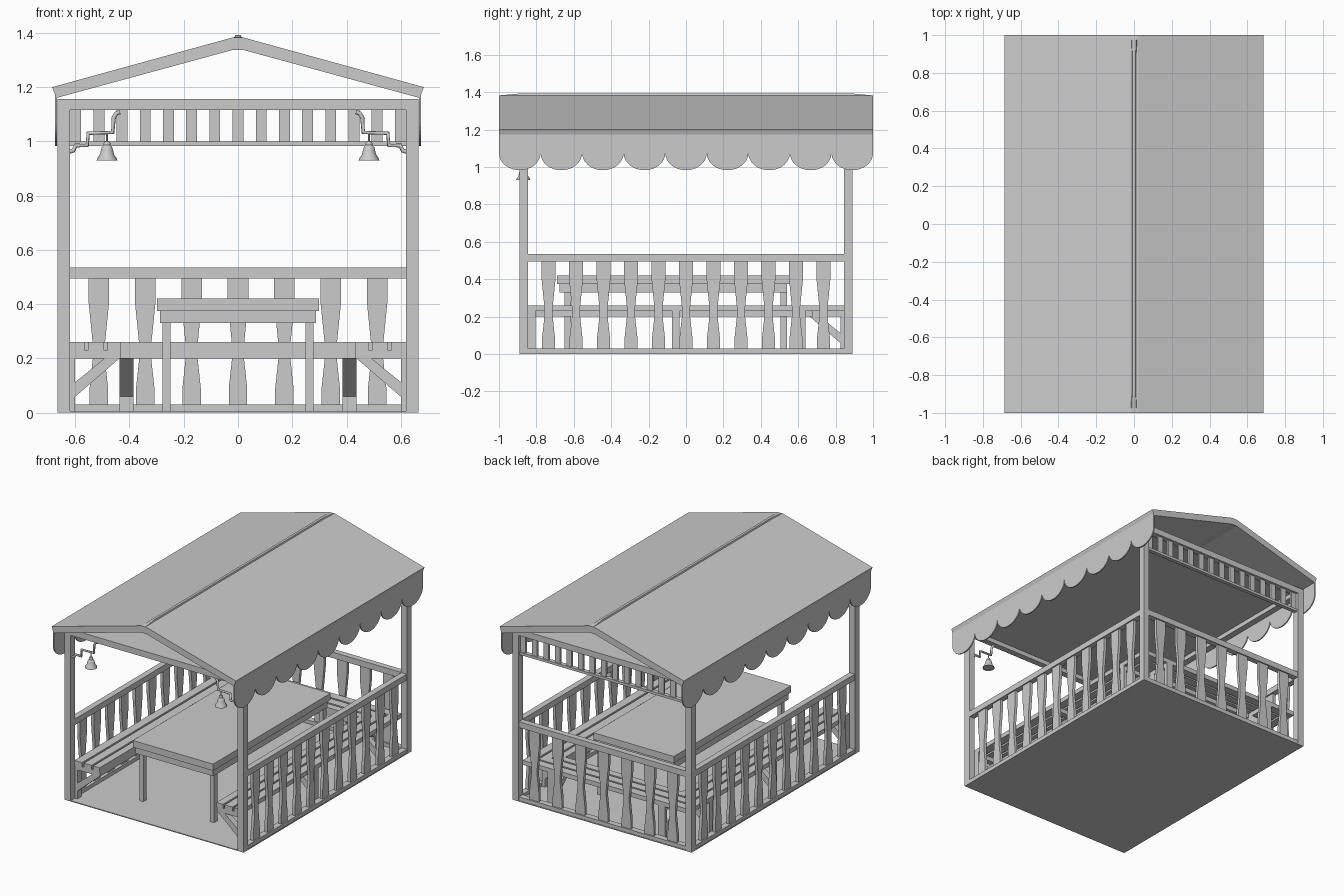
import bpy, bmesh, math
from mathutils import Vector

if "Cube" in bpy.data.objects:
    bpy.data.objects.remove(bpy.data.objects["Cube"])


def finish(name, bm):
    bmesh.ops.recalc_face_normals(bm, faces=bm.faces)
    me = bpy.data.meshes.new(name)
    bm.to_mesh(me)
    bm.free()
    ob = bpy.data.objects.new(name, me)
    bpy.context.collection.objects.link(ob)
    return ob


def box(name, x0, x1, y0, y1, z0, z1):
    bm = bmesh.new()
    bmesh.ops.create_cube(bm, size=1)
    for v in bm.verts:
        v.co = (x0 + (v.co.x + .5) * (x1 - x0),
                y0 + (v.co.y + .5) * (y1 - y0),
                z0 + (v.co.z + .5) * (z1 - z0))
    return finish(name, bm)


def prism(name, pts, axis, a, b):
    """Extrude a 2D outline (u, z) along the 'x' or 'y' axis from a to b."""
    bm = bmesh.new()
    def put(u, z, t):
        return bm.verts.new((t, u, z) if axis == 'x' else (u, t, z))
    lo = [put(u, z, a) for u, z in pts]
    hi = [put(u, z, b) for u, z in pts]
    bm.faces.new(lo)
    bm.faces.new(hi)
    n = len(pts)
    for i in range(n):
        j = (i + 1) % n
        bm.faces.new((lo[i], lo[j], hi[j], hi[i]))
    return finish(name, bm)


def smooth(ob):
    bpy.ops.object.select_all(action='DESELECT')
    ob.select_set(True)
    bpy.context.view_layer.objects.active = ob
    bpy.ops.object.shade_smooth_by_angle(angle=math.radians(40))


def lathe(name, prof, x, y, n=20):
    bm = bmesh.new()
    rings = [[bm.verts.new((x + r * math.cos(2 * math.pi * i / n),
                            y + r * math.sin(2 * math.pi * i / n), z))
              for i in range(n)] for r, z in prof]
    for p, q in zip(rings, rings[1:]):
        for i in range(n):
            j = (i + 1) % n
            bm.faces.new((p[i], p[j], q[j], q[i]))
    bm.faces.new(rings[0])
    bm.faces.new(rings[-1])
    ob = finish(name, bm)
    smooth(ob)
    return ob


def baluster(name, c, axis, a, b):
    half = [(.034, .03), (.034, .09), (.022, .2), (.022, .25), (.038, .41), (.038, .497)]
    pts = [(c + w, z) for w, z in half] + [(c - w, z) for w, z in reversed(half)]
    prism(name, pts, axis, a, b)


# Floor and ceiling
box("floor", -.665, .665, -.89, .89, 0, .006)
box("ceiling", -.66, .66, -.885, .885, 1.145, 1.154)

# Corner posts
for sx in (-1, 1):
    for sy in (-1, 1):
        box("post", *sorted((sx * .62, sx * .665)), *sorted((sy * .845, sy * .89)), 0, 1.155)

# Top beams
for s in (-1, 1):
    box("end_beam", -.665, .665, *sorted((s * .848, s * .89)), 1.115, 1.156)
    box("side_beam", *sorted((s * .622, s * .665)), -.87, .87, 1.115, 1.156)

# Roof shell
prism("roof", [(-.685, 1.2), (-.02, 1.383), (.02, 1.383), (.685, 1.2), (.67, 1.16),
               (.02, 1.337), (-.02, 1.337), (-.67, 1.16)], 'y', -1, 1)

# Ridge cap, narrowing from its flared ends
bm = bmesh.new()
rows = []
for y, w, top in ((-1, .022, 1.383), (-.9, .014, 1.392), (.9, .014, 1.392), (1, .022, 1.383)):
    rows.append([bm.verts.new((x, y, z)) for x, z in
                 ((-w, 1.375), (-w * .6, top), (w * .6, top), (w, 1.375))])
for p, q in zip(rows, rows[1:]):
    for i in range(4):
        j = (i + 1) % 4
        bm.faces.new((p[i], p[j], q[j], q[i]))
bm.faces.new(rows[0])
bm.faces.new(rows[-1])
finish("ridge_cap", bm)

# Scalloped side valances
scallop = [(-1, 1.18), (-1, 1.075)]
w = 2 / 9
for k in range(9):
    c = -1 + (k + .5) * w
    for i in range(1, 17):
        t = math.pi * i / 16
        scallop.append((c - w / 2 * math.cos(t), 1.075 - .092 * math.sin(t)))
scallop.append((1, 1.18))
for s in (-1, 1):
    prism("valance", scallop, 'x', s * .667, s * .675)

# Back frieze
box("frieze_rail", -.62, .62, .855, .882, .983, 1.0)
for i in range(-7, 8):
    box("frieze_slat", i * .0855 - .02, i * .0855 + .02, .862, .875, .998, 1.117)

# Side railings
for s in (-1, 1):
    xs = sorted((s * .622, s * .662))
    box("side_top_rail", *xs, -.846, .846, .495, .535)
    box("side_bottom_rail", *xs, -.846, .846, 0, .03)
    for i in range(-5, 6):
        baluster("side_baluster", i * .147, 'x', s * .633, s * .653)

# Back railing
box("back_top_rail", -.621, .621, .847, .887, .495, .535)
box("back_bottom_rail", -.621, .621, .847, .887, 0, .03)
for i in range(-3, 4):
    baluster("back_baluster", i * .171, 'y', .858, .878)

# Benches: three planks over bearers, with wall cleats and diagonal braces
planks = ((0, .057), (.07, .127), (.14, .188))


def brace_outline(wall, s):
    return [(s * wall, .04), (s * wall, .095), (s * (wall - .13), .2), (s * (wall - .185), .2)]


for s in (-1, 1):
    for a, b in planks:
        box("side_seat_plank", *sorted((s * (.622 - a), s * (.622 - b))), -.848, .847 - a, .23, .26)
    for y in (-.845, -.075, .6):
        box("side_seat_bearer", *sorted((s * .434, s * .622)), y, y + .04, .2, .231)
        box("side_wall_cleat", *sorted((s * .6, s * .622)), y, y + .04, .005, .2)
        prism("side_seat_brace", brace_outline(.622, s), 'y', y, y + .04)
    box("side_seat_edge", *sorted((s * .434, s * .454)), -.845, .66, .2, .231)
for a, b in planks:
    box("back_seat_plank", -.622 + a, .622 - a, .847 - b, .847 - a, .23, .26)
box("back_seat_edge", -.45, .45, .659, .679, .2, .231)
for s in (-1, 1):
    xs = sorted((s * .385, s * .436))
    box("back_seat_bearer", *xs, .657, .847, .2, .231)
    box("back_wall_cleat", *xs, .825, .847, .005, .2)
    prism("back_seat_brace", brace_outline(.847, 1), 'x', *xs)

# Table
box("table_top", -.298, .298, -.69, .555, .375, .42)
box("table_apron", -.288, .288, -.675, .54, .33, .376)
for s in (-1, 1):
    for y in (-.65, .505):
        box("table_leg", *sorted((s * .248, s * .278)), y, y + .035, 0, .331)

# Bent brackets with hanging bells on the front
for s in (-1, 1):
    path = [(.622, .962), (.607, .966), (.598, .985), (.556, .985), (.552, 1.03),
            (.462, 1.033), (.458, 1.088), (.448, 1.104), (.435, 1.108)]
    cu = bpy.data.curves.new("bell_bracket", 'CURVE')
    cu.dimensions = '3D'
    cu.bevel_depth = .008
    cu.bevel_resolution = 2
    cu.use_fill_caps = True
    sp = cu.splines.new('POLY')
    sp.points.add(len(path) - 1)
    for p, (x, z) in zip(sp.points, path):
        p.co = (s * x, -.87, z, 1)
    ob = bpy.data.objects.new("bell_bracket", cu)
    bpy.context.collection.objects.link(ob)
    lathe("bell_hanger", [(.003, .99), (.003, 1.033)], s * .483, -.87, 8)
    lathe("bell", [(.034, .934), (.038, .93), (.037, .936), (.027, .95), (.022, .968),
                   (.019, .98), (.012, .986), (.013, .993), (.009, 1.0), (.003, 1.002)],
          s * .483, -.87)
